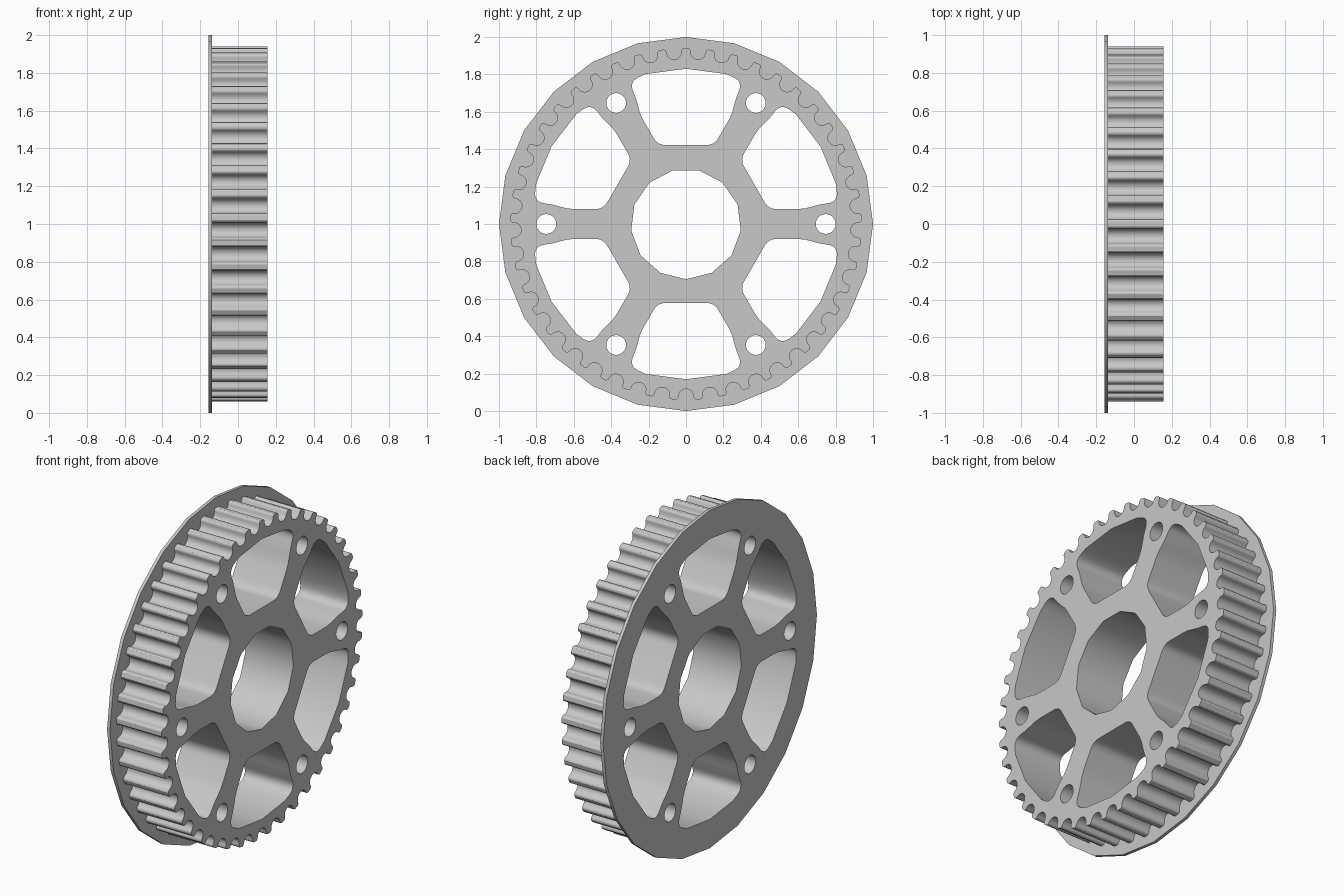
import bpy, bmesh
from math import cos, sin, pi, radians, sqrt
from mathutils import Matrix, Vector

cube = bpy.data.objects.get("Cube")
if cube:
    bpy.data.objects.remove(cube, do_unlink=True)

TEETH, SPOKES = 45, 6
TIP_R = 0.94
X_BACK, X_FLANGE, X_FRONT = -0.157, -0.138, 0.157

metal = bpy.data.materials.new("light grey metal")
metal.use_nodes = True
GREY = (0.58, 0.58, 0.58, 1)
metal.diffuse_color = GREY
metal.node_tree.nodes["Principled BSDF"].inputs["Base Color"].default_value = GREY


def polar(r, a):
    return Vector((r * cos(a), r * sin(a)))


def ring(r, n, start=0.0, centre=Vector((0, 0))):
    return [centre + polar(r, start + 2 * pi * i / n) for i in range(n)]


def turned(points, a):
    return [Matrix.Rotation(a, 2) @ p for p in points]


def toothed_outline():
    # One round-bottomed groove with eased lips, repeated round the rim
    lip = [(-0.053, sqrt(TIP_R ** 2 - 0.053 ** 2)), (-0.046, 0.935), (-0.0415, 0.929)]
    bowl = [(-0.04 * cos(pi * i / 10), 0.922 - 0.04 * sin(pi * i / 10)) for i in range(11)]
    groove = lip + bowl + [(-u, r) for u, r in reversed(lip)]
    points = [Vector((r, u)) for u, r in groove]
    outline = []
    for k in range(TEETH):
        outline += turned(points, pi / 2 + (k + 0.5) * 2 * pi / TEETH)
    return outline


def fillet(a, corner, b, length, steps=6):
    # Rounded corner as a quadratic sweep between two tangent points
    p = corner + (a - corner).normalized() * length
    q = corner + (b - corner).normalized() * length
    ts = [i / steps for i in range(steps + 1)]
    return [p * (1 - t) ** 2 + corner * 2 * t * (1 - t) + q * t * t for t in ts]


def window_outline():
    # Half of a window beside the spoke lying along the first axis
    mid = radians(30)
    half_spoke, apothem = 0.08, 0.4225
    corner = Vector(((apothem - half_spoke * sin(mid)) / cos(mid), half_spoke))
    side = Vector((0.6, half_spoke))
    half = fillet(polar(apothem, mid), corner, side, 0.042)
    half += [Vector(p) for p in ((0.6, 0.08), (0.64, 0.084), (0.68, 0.095), (0.72, 0.105))]
    half += fillet(Vector((0.72, 0.105)), Vector((0.812, 0.118)), polar(0.83, mid / 2), 0.055)
    half.append(polar(0.83, mid / 2))
    # Mirror across the window's centre line
    mirror = Matrix(((cos(2 * mid), sin(2 * mid)), (sin(2 * mid), -cos(2 * mid))))
    return half + [polar(0.83, mid)] + [mirror @ p for p in reversed(half)]


def plate(name, outline, x0, x1):
    # Filled profile with bore, windows and bolt holes, extruded along x
    loops = [outline, ring(0.295, 13, -pi / 2)]
    for k in range(SPOKES):
        a = 2 * pi * k / SPOKES
        loops.append(turned(window_outline(), a))
        loops.append(ring(0.053, 24, 0, polar(0.747, a)))
    curve = bpy.data.curves.new(name + "_profile", "CURVE")
    curve.dimensions = "2D"
    curve.fill_mode = "BOTH"
    curve.extrude = (x1 - x0) / 2
    for loop in loops:
        spline = curve.splines.new("POLY")
        spline.points.add(len(loop) - 1)
        for point, p in zip(spline.points, loop):
            point.co = (p.x, p.y, 0, 1)
        spline.use_cyclic_u = True
    temp = bpy.data.objects.new(name + "_profile", curve)
    bpy.context.collection.objects.link(temp)
    graph = bpy.context.evaluated_depsgraph_get()
    mesh = bpy.data.meshes.new_from_object(temp.evaluated_get(graph))
    bpy.data.objects.remove(temp, do_unlink=True)

    # Stand the profile up so its axis runs along x
    stand = Matrix(((0, 0, 1, (x0 + x1) / 2), (1, 0, 0, 0), (0, 1, 0, 1), (0, 0, 0, 1)))
    bm = bmesh.new()
    bm.from_mesh(mesh)
    bm.transform(stand)
    bmesh.ops.remove_doubles(bm, verts=bm.verts, dist=0.0001)
    bmesh.ops.recalc_face_normals(bm, faces=bm.faces)
    bm.to_mesh(mesh)
    bm.free()
    mesh.name = name
    mesh.materials.clear()
    mesh.materials.append(metal)
    obj = bpy.data.objects.new(name, mesh)
    bpy.context.collection.objects.link(obj)
    bpy.ops.object.select_all(action="DESELECT")
    obj.select_set(True)
    bpy.context.view_layer.objects.active = obj
    bpy.ops.object.shade_smooth_by_angle(angle=radians(30))
    return obj


plate("flange", ring(1.0, 24), X_BACK, X_FLANGE)
plate("toothed_wheel", toothed_outline(), X_FLANGE, X_FRONT)
